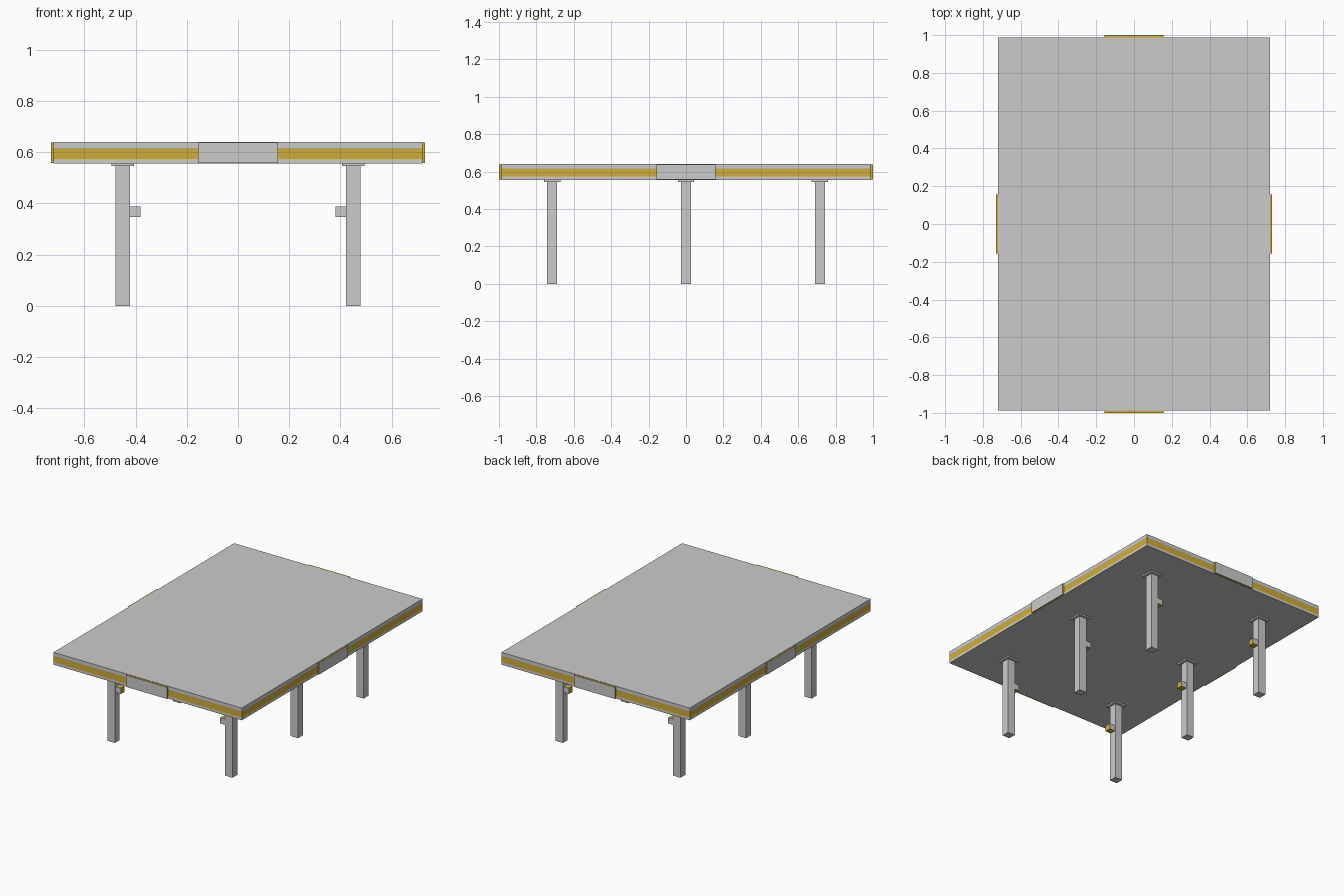
import bpy, bmesh, math
from mathutils import Matrix

if "Cube" in bpy.data.objects:
    bpy.data.objects.remove(bpy.data.objects["Cube"])

gold = bpy.data.materials.new("gold_trim")
gold.diffuse_color = (0.62, 0.42, 0.04, 1)
gold.use_nodes = True
gold.node_tree.nodes["Principled BSDF"].inputs["Base Color"].default_value = gold.diffuse_color
grey = bpy.data.materials.new("grey")
grey.diffuse_color = (0.8, 0.8, 0.8, 1)
grey.use_nodes = True
grey.node_tree.nodes["Principled BSDF"].inputs["Base Color"].default_value = grey.diffuse_color


def finish(name, bm):
    bmesh.ops.recalc_face_normals(bm, faces=bm.faces)
    me = bpy.data.meshes.new(name)
    bm.to_mesh(me)
    bm.free()
    me.materials.append(grey)
    me.materials.append(gold)
    ob = bpy.data.objects.new(name, me)
    bpy.context.collection.objects.link(ob)
    return ob


def box(name, centre, size, is_gold=lambda n: False):
    """Box whose faces turn gold where is_gold(normal) holds."""
    bm = bmesh.new()
    m = Matrix.Translation(centre) @ Matrix.Diagonal((*size, 1))
    bmesh.ops.create_cube(bm, size=1, matrix=m)
    bm.normal_update()
    for f in bm.faces:
        f.material_index = int(is_gold(f.normal))
    return finish(name, bm)


# Slab with a gold band let into its edge
W, L = 0.72, 0.987
bm = bmesh.new()
rings = [[bm.verts.new((sx * W, sy * L, z)) for sx, sy in ((-1, -1), (1, -1), (1, 1), (-1, 1))]
         for z in (0.555, 0.573, 0.617, 0.64)]
bm.faces.new(rings[0])
bm.faces.new(rings[-1])
for k in range(3):
    for i in range(4):
        j = (i + 1) % 4
        f = bm.faces.new((rings[k][i], rings[k][j], rings[k + 1][j], rings[k + 1][i]))
        f.material_index = int(k == 1)
finish("slab", bm)

# Edge plates: grey face, gold rim
for s, side in ((-1, "a"), (1, "b")):
    box("end_plate_" + side, (0, s * (L + 0.0045), 0.5975), (0.314, 0.017, 0.081),
        lambda n: abs(n.y) < 0.5)
    box("side_plate_" + side, (s * (W + 0.0015), 0, 0.5975), (0.017, 0.314, 0.081),
        lambda n: abs(n.x) < 0.5)

# Legs with mounting flange and a small inward block
for s, side in ((-1, "left"), (1, "right")):
    for y, pos in ((-0.716, "front"), (0, "middle"), (0.716, "back")):
        tag = f"{side}_{pos}_"
        box(tag + "leg", (s * 0.45, y, 0.275), (0.056, 0.054, 0.55))
        box(tag + "flange", (s * 0.45, y, 0.551), (0.088, 0.088, 0.012))
        box(tag + "block", (s * 0.402, y, 0.367), (0.044, 0.042, 0.04),
            lambda n: abs(n.y) < 0.5)
